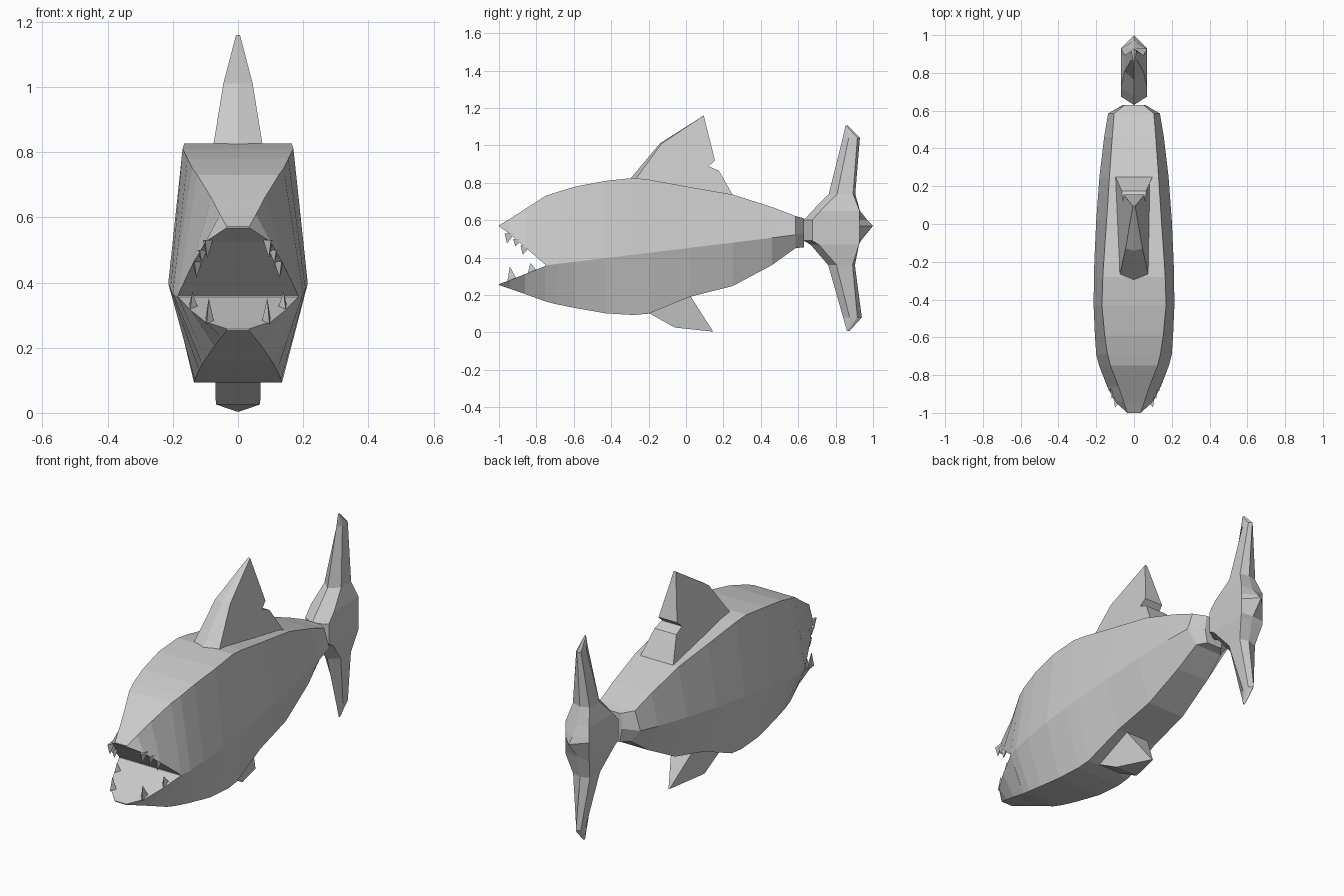
import bpy

if "Cube" in bpy.data.objects:
    bpy.data.objects.remove(bpy.data.objects["Cube"])

grey = bpy.data.materials.new("fish_grey")
grey.diffuse_color = (0.6, 0.6, 0.6, 1)
grey.use_nodes = True
grey.node_tree.nodes["Principled BSDF"].inputs["Base Color"].default_value = grey.diffuse_color


def build(name, verts, faces):
    me = bpy.data.meshes.new(name)
    me.from_pydata(verts, [], faces)
    me.materials.append(grey)
    ob = bpy.data.objects.new(name, me)
    bpy.context.collection.objects.link(ob)
    # make all normals point outward
    bpy.context.view_layer.objects.active = ob
    ob.select_set(True)
    bpy.ops.object.mode_set(mode='EDIT')
    bpy.ops.mesh.select_all(action='SELECT')
    bpy.ops.mesh.normals_make_consistent(inside=False)
    bpy.ops.object.mode_set(mode='OBJECT')
    ob.select_set(False)
    return ob


def loft(name, rings):
    """Skin a row of closed rings and cap both ends."""
    n = len(rings[0])
    verts = [v for r in rings for v in r]
    faces = [tuple(range(n)), tuple(range(len(verts) - n, len(verts)))]
    for k in range(len(rings) - 1):
        for i in range(n):
            j = (i + 1) % n
            faces.append((k * n + i, k * n + j, (k + 1) * n + j, (k + 1) * n + i))
    return build(name, verts, faces)


def fin(name, pts):
    """Side outline of (y, z, half width, ridge offset), mirrored and joined at a centre ridge."""
    n = len(pts)
    verts = [(-w, y, z) for y, z, w, d in pts]
    verts += [(0, y + d, z) for y, z, w, d in pts]
    verts += [(w, y, z) for y, z, w, d in pts]
    faces = [tuple(range(n)), tuple(range(2 * n, 3 * n))]
    for s in (0, n):
        for i in range(n):
            j = (i + 1) % n
            faces.append((s + i, s + j, s + n + j, s + n + i))
    return build(name, verts, faces)


# Trunk: y, top half width, top z, middle half width, middle z, bottom half width, bottom z
trunk = [
    (-0.75, .125, .73, .185, .358, .10, .165),
    (-0.69, .14, .75, .20, .366, .11, .15),
    (-0.59, .155, .78, .207, .378, .12, .13),
    (-0.43, .17, .81, .214, .397, .133, .102),
    (-0.28, .165, .826, .212, .416, .135, .093),
    (-0.20, .16, .817, .21, .425, .133, .10),
    (0.02, .145, .777, .20, .452, .12, .19),
    (0.25, .13, .737, .183, .48, .11, .248),
    (0.46, .115, .67, .158, .506, .095, .36),
    (0.585, .105, .622, .137, .522, .08, .45),
    (0.63, .05, .61, .06, .53, .045, .455),
]
loft("body", [[(-a, y, za), (a, y, za), (b, y, zb), (c, y, zc), (-c, y, zc), (-b, y, zb)]
              for y, a, za, b, zb, c, zc in trunk])


# Jaws: y, outer half width, outer z, mouth edge half width, mouth edge z
def jaw(name, rows):
    loft(name, [[(-a, y, za), (a, y, za), (b, y, zb), (-b, y, zb)] for y, a, za, b, zb in rows])


jaw("upper_jaw", [(-.75, .125, .73, .185, .36), (-.86, .082, .66, .14, .455),
                  (-.94, .055, .608, .10, .525), (-1, .035, .572, .036, .567)])
jaw("lower_jaw", [(-.75, .10, .165, .185, .356), (-.86, .072, .205, .142, .312),
                  (-.94, .05, .233, .102, .28), (-1, .034, .253, .035, .258)])

# Teeth: x, y, base z, tip z
for i, (x, y, zb, zt) in enumerate([(.095, -.945, .53, .475), (.128, -.86, .465, .415), (.112, -.90, .5, .46),
                                    (.09, -.93, .275, .352), (.14, -.82, .32, .372)]):
    for s in (-1, 1):
        base = [(s * (x - .018), y, zb), (s * (x + .006), y - .025, zb),
                (s * (x + .012), y + .03, zb), (s * x, y - .012, zt)]
        build("tooth", base, [(0, 1, 2), (0, 1, 3), (1, 2, 3), (2, 0, 3)])

# Dorsal fin with a notch in its trailing edge
fin("dorsal_fin", [(-.265, .80, .08, -.035), (-.265, .825, .075, -.03), (-.13, 1.01, .045, -.01),
                   (.095, 1.16, .006, 0), (.155, .92, .055, 0), (.12, .888, .06, 0),
                   (.175, .865, .065, 0), (.25, .735, .098, 0), (.24, .70, .09, 0)])

# Belly fin
fin("belly_fin", [(-.22, .115, .07, 0), (-.06, .026, .068, 0), (.145, .004, .003, 0), (.02, .20, .07, 0)])

# Tail fin: z, front y, back y, half width
tail = [
    (.008, .86, .875, .003), (.08, .84, .94, .014), (.36, .76, .903, .05), (.47, .665, .925, .07),
    (.49, .63, .935, .07), (.57, .63, 1.0, .07), (.60, .63, .97, .07), (.65, .675, .93, .07),
    (.74, .763, .905, .05), (1.04, .838, .93, .014), (1.105, .853, .867, .003),
]
rings = []
for z, f, b, w in tail:
    p = f + min(.045, (b - f) * .35)
    q = min(b, .928) - .012 * (w < .07)
    rings.append([(0, f, z), (w, p, z), (w, q, z), (0, b, z), (-w, q, z), (-w, p, z)])
loft("tail_fin", rings)
